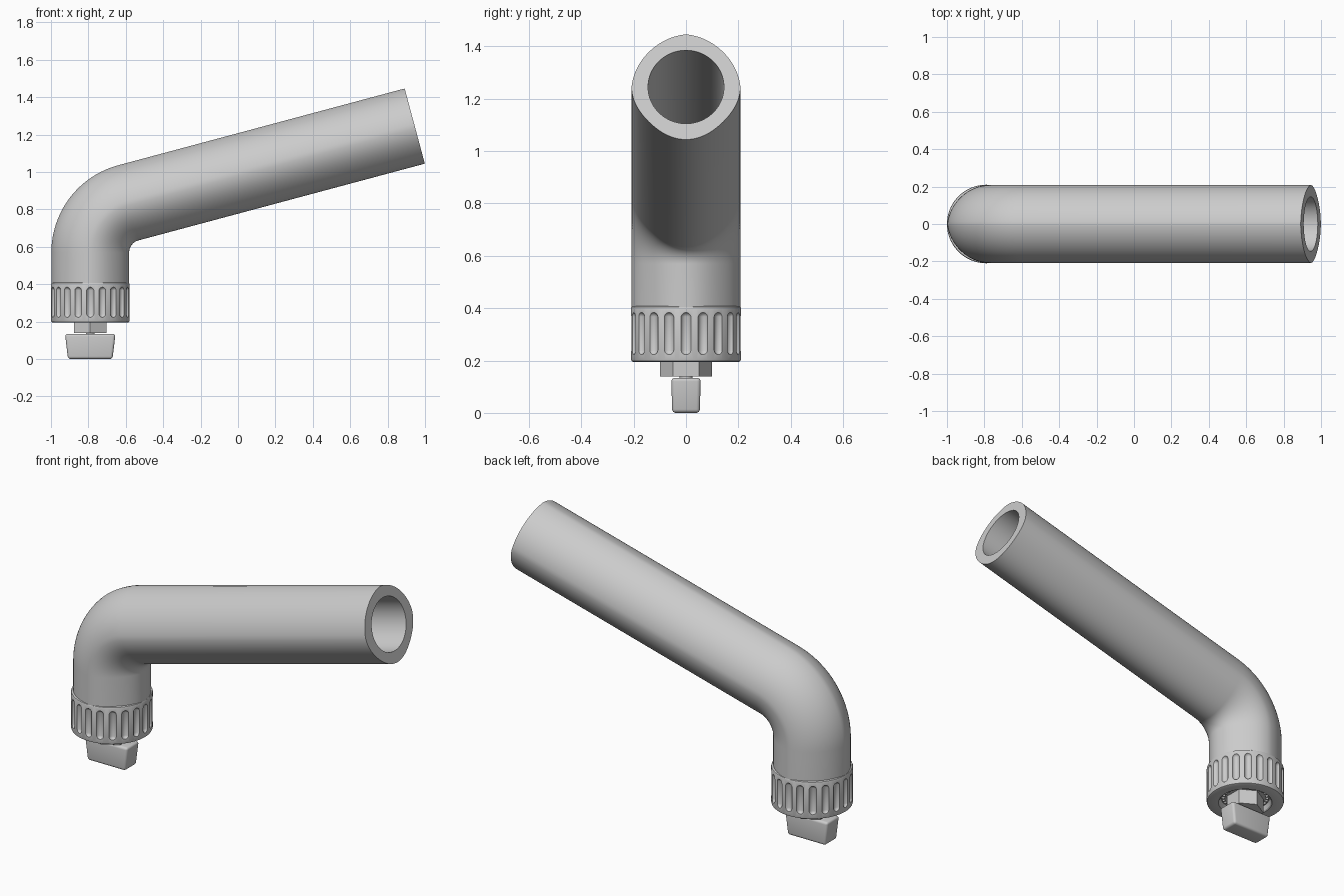
import bpy, bmesh
from math import sin, cos, tan, pi, radians
from mathutils import Matrix, Vector

if "Cube" in bpy.data.objects:
    bpy.data.objects.remove(bpy.data.objects["Cube"])

AX = -0.79          # x of the vertical axis
SEG = 96


def finish(name, bm, angle=30):
    bmesh.ops.recalc_face_normals(bm, faces=bm.faces[:])
    me = bpy.data.meshes.new(name)
    bm.to_mesh(me)
    bm.free()
    ob = bpy.data.objects.new(name, me)
    bpy.context.collection.objects.link(ob)
    if angle:
        smooth(ob, angle)
    return ob


def smooth(ob, angle):
    bpy.ops.object.select_all(action='DESELECT')
    ob.select_set(True)
    bpy.context.view_layer.objects.active = ob
    bpy.ops.object.shade_smooth_by_angle(angle=radians(angle))


def bridge(bm, rings, closed=False):
    pairs = list(zip(rings, rings[1:]))
    if closed:
        pairs.append((rings[-1], rings[0]))
    for a, b in pairs:
        n = len(a)
        for i in range(n):
            j = (i + 1) % n
            bm.faces.new((a[i], a[j], b[j], b[i]))


def lathe(name, profile, seg=SEG, phase=0.0, angle=30):
    """Solid of revolution about the vertical axis, capped at both ends."""
    bm = bmesh.new()
    rings = [[bm.verts.new((AX + r * cos(phase + 2 * pi * i / seg),
                            r * sin(phase + 2 * pi * i / seg), z))
              for i in range(seg)] for r, z in profile]
    bridge(bm, rings)
    bm.faces.new(rings[0])
    bm.faces.new(rings[-1])
    return finish(name, bm, angle)


# Spout: hollow bent pipe, slightly pinched between its top, bottom and sides
R_BEND, R_OUT, R_IN = 0.275, 0.208, 0.145
END = Vector((0.945, 1.245))
tilt = radians(15)
corner_z = END.y - (END.x - AX) * tan(tilt)
bend_z = corner_z - R_BEND * tan(radians(37.5))
path = [(AX, 0.405, pi / 2)]
for k in range(25):
    a = pi / 2 - radians(75) * k / 24
    path.append((AX + R_BEND - R_BEND * sin(a), bend_z + R_BEND * cos(a), a))
path.append((END.x, END.y, tilt))


def outer_radius(t):
    s = abs(sin(2 * t))
    return R_OUT - 0.010 * (s if sin(t) >= 0 else s * s)


bm = bmesh.new()


def pipe_ring(p, radius):
    x, z, a = p
    ring = []
    for i in range(SEG):
        t = 2 * pi * i / SEG
        r = radius(t)
        v = r * sin(t)
        ring.append(bm.verts.new((x - sin(a) * v, r * cos(t), z + cos(a) * v)))
    return ring


rings = [pipe_ring(p, outer_radius) for p in path]
rings += [pipe_ring(p, lambda t: R_IN) for p in reversed(path)]
bridge(bm, rings, closed=True)
finish("spout_pipe", bm)

# Collar: turned ring with a recess underneath
collar = lathe("grip_collar", [
    (0.132, 0.225), (0.140, 0.200), (0.146, 0.195), (0.202, 0.195),
    (0.208, 0.198), (0.210, 0.204), (0.210, 0.400), (0.208, 0.405),
    (0.203, 0.408)], angle=None)

# Capsule cutters carve the twenty grip flutes
bm = bmesh.new()
for i in range(20):
    a = 2 * pi * i / 20
    made = bmesh.ops.create_uvsphere(bm, u_segments=16, v_segments=9, radius=0.021)
    for v in made['verts']:
        v.co += Vector((AX + 0.217 * cos(a), 0.217 * sin(a),
                        0.364 if v.co.z > 0 else 0.242))
cutter = finish("flute_cutter", bm, None)
cutter.hide_render = True
mod = collar.modifiers.new("flutes", 'BOOLEAN')
mod.operation = 'DIFFERENCE'
mod.solver = 'EXACT'
mod.object = cutter
bpy.context.view_layer.objects.active = collar
bpy.ops.object.modifier_apply(modifier=mod.name)
bpy.data.objects.remove(cutter)
smooth(collar, 30)

# Ring of small beads in the recess
bm = bmesh.new()
for i in range(28):
    a = 2 * pi * i / 28
    bmesh.ops.create_uvsphere(
        bm, u_segments=10, v_segments=6, radius=0.008,
        matrix=Matrix.Translation((AX + 0.119 * cos(a), 0.119 * sin(a), 0.222)))
finish("recess_beads", bm)

# Hexagonal nut and the short neck below it
lathe("hex_nut", [(0.1, 0.139), (0.1, 0.235)], seg=6, phase=pi / 2)
lathe("key_neck", [(0.024, 0.12), (0.024, 0.15)], seg=32)

# Key handle: tapered flat bar with rounded edges
bm = bmesh.new()
bmesh.ops.create_cube(bm, size=1)
for v in bm.verts:
    top = v.co.z > 0
    v.co = ((AX + (0.135 if top else 0.119) * (1 if v.co.x > 0 else -1)),
            (0.056 if top else 0.053) * (1 if v.co.y > 0 else -1),
            0.134 if top else 0.0)
upright = [e for e in bm.edges
           if abs(e.verts[0].co.z - e.verts[1].co.z) > 0.1]
level = [e for e in bm.edges if e not in upright]
bmesh.ops.bevel(bm, geom=upright + level, offset=0.014, segments=4,
                profile=0.5, affect='EDGES')
finish("key_handle", bm, 40)
